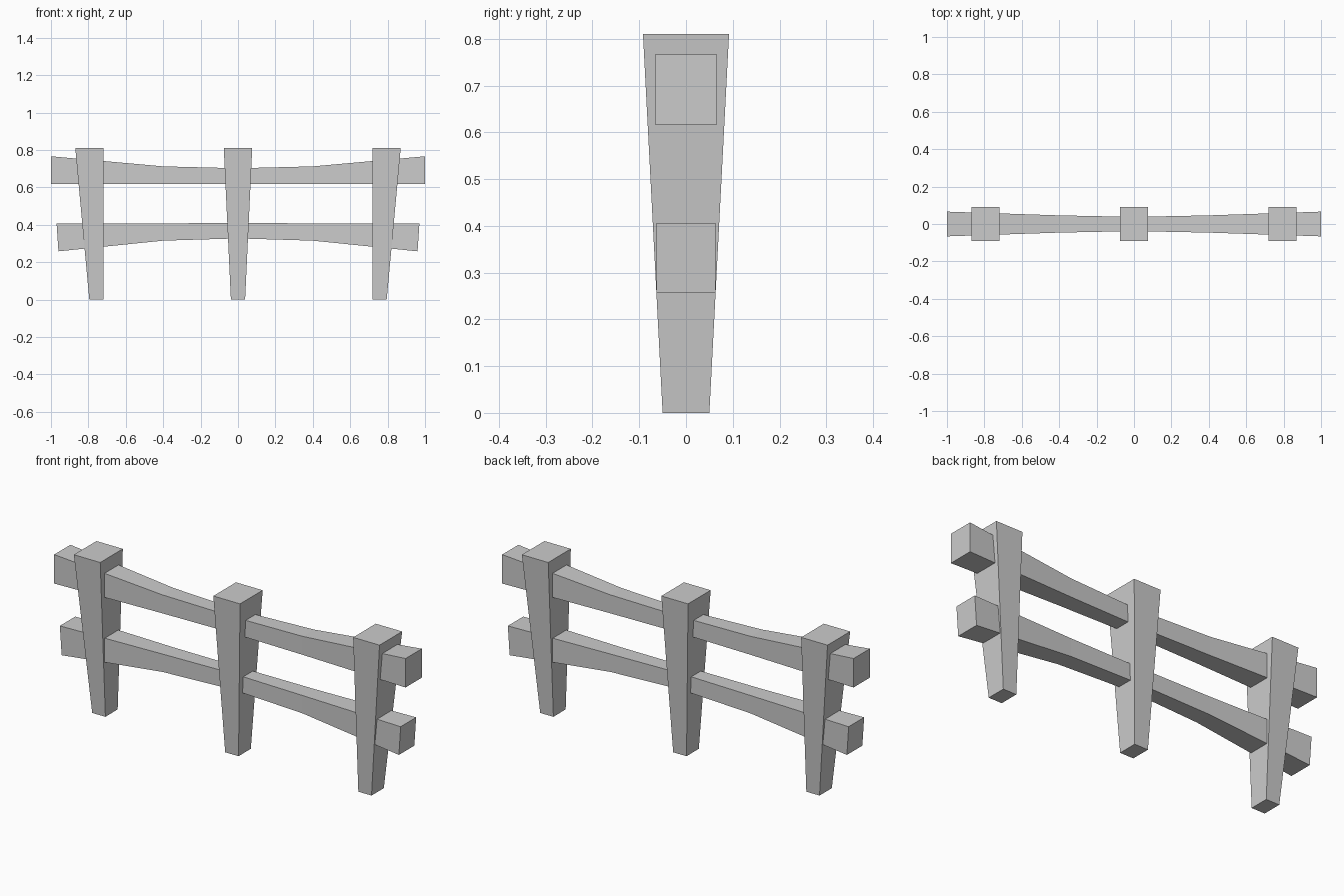
import bpy
import bmesh

cube = bpy.data.objects.get("Cube")
if cube:
    bpy.data.objects.remove(cube, do_unlink=True)

grey = bpy.data.materials.new("plain grey")
grey.use_nodes = True
colour = (0.6, 0.6, 0.6, 1)
grey.diffuse_color = colour
grey.node_tree.nodes["Principled BSDF"].inputs["Base Color"].default_value = colour


def loft(name, rings):
    """Skin a closed solid through a row of four-cornered rings."""
    bm = bmesh.new()
    loops = [[bm.verts.new(p) for p in ring] for ring in rings]
    for a, b in zip(loops, loops[1:]):
        for i in range(4):
            j = (i + 1) % 4
            bm.faces.new((a[i], a[j], b[j], b[i]))
    bm.faces.new(loops[0])
    bm.faces.new(loops[-1])
    bmesh.ops.recalc_face_normals(bm, faces=bm.faces)
    mesh = bpy.data.meshes.new(name)
    bm.to_mesh(mesh)
    bm.free()
    mesh.materials.append(grey)
    obj = bpy.data.objects.new(name, mesh)
    bpy.context.collection.objects.link(obj)


def post(name, foot, head, height=0.81):
    """Tapered post; foot and head are (x min, x max, half depth)."""
    rings = []
    for (x0, x1, d), z in ((foot, 0), (head, height)):
        rings.append([(x0, -d, z), (x1, -d, z), (x1, d, z), (x0, d, z)])
    loft(name, rings)


def rail(name, half):
    """Rail from the middle outwards, mirrored about x = 0.
    Stations are (x at top, x at bottom, half depth, bottom z, top z)."""
    stations = [(-xt, -xb, d, lo, hi) for xt, xb, d, lo, hi in reversed(half[1:])] + half
    loft(name, [[(xb, -d, lo), (xb, d, lo), (xt, d, hi), (xt, -d, hi)]
                for xt, xb, d, lo, hi in stations])


# Posts: the outer two lean outwards with upright inner sides
post("middle_post", (-0.038, 0.038, 0.05), (-0.076, 0.076, 0.092))
post("left_post", (0.72, 0.795, 0.05), (0.72, 0.87, 0.092))
post("right_post", (-0.795, -0.72, 0.05), (-0.87, -0.72, 0.092))

# Rails: thin in the middle and thick at the ends
rail("upper_rail", [(0, 0, 0.038, 0.617, 0.702),
                    (0.4, 0.4, 0.046, 0.617, 0.712),
                    (1, 1, 0.066, 0.617, 0.766)])
rail("lower_rail", [(0, 0, 0.038, 0.327, 0.41),
                    (0.4, 0.4, 0.045, 0.315, 0.407),
                    (0.97, 0.96, 0.063, 0.258, 0.406)])
